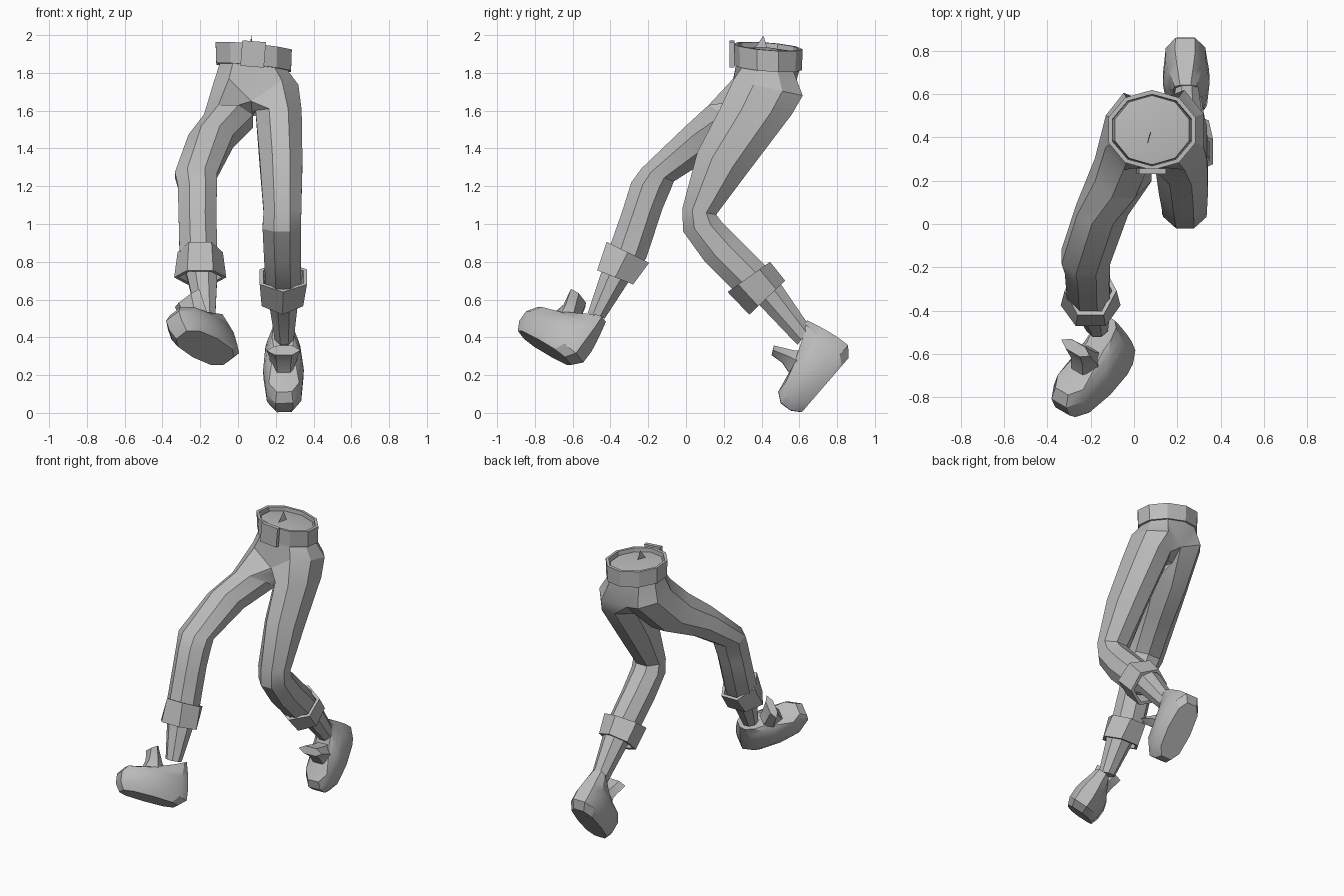
import bpy, bmesh
from math import sin, cos, radians, pi, copysign
from mathutils import Vector, Matrix

cube = bpy.data.objects.get("Cube")
if cube:
    bpy.data.objects.remove(cube)

grey = bpy.data.materials.new("plain grey")
grey.use_nodes = True
grey.diffuse_color = (0.5, 0.5, 0.5, 1)
grey.node_tree.nodes["Principled BSDF"].inputs["Base Color"].default_value = (0.5, 0.5, 0.5, 1)


def ring(x, w, front, back, side=1, n=8, phase=-22.5, power=1.0):
    """Loop around a limb: half width w across x, front and back points in (y, z)."""
    angles = [radians(phase) + 2 * pi * k / n for k in range(n)]
    ss = [copysign(abs(sin(a)) ** power, sin(a)) for a in angles]
    cs = [copysign(abs(cos(a)) ** power, cos(a)) for a in angles]
    f, b = Vector((x, *front)), Vector((x, *back))
    mid, half = (f + b) / 2, (f - b) / 2
    return [mid + half * (c / max(cs)) + Vector((side * w * s / max(ss), 0, 0))
            for s, c in zip(ss, cs)]


def strip(bm, a, b, closed=True):
    va, vb = [bm.verts.new(p) for p in a], [bm.verts.new(p) for p in b]
    n = len(a)
    for i in range(n if closed else n - 1):
        j = (i + 1) % n
        bm.faces.new((va[i], va[j], vb[j], vb[i]))


def cap(bm, pts):
    bm.faces.new([bm.verts.new(p) for p in pts])


def loft(bm, rings, start=True, end=True):
    for a, b in zip(rings, rings[1:]):
        strip(bm, a, b)
    if start:
        cap(bm, rings[0])
    if end:
        cap(bm, rings[-1])


def finish(name, bm, angle=25):
    bmesh.ops.remove_doubles(bm, verts=bm.verts, dist=0.0005)
    bmesh.ops.recalc_face_normals(bm, faces=bm.faces)
    mesh = bpy.data.meshes.new(name)
    bm.to_mesh(mesh)
    bm.free()
    mesh.materials.append(grey)
    ob = bpy.data.objects.new(name, mesh)
    bpy.context.collection.objects.link(ob)
    bpy.ops.object.select_all(action='DESELECT')
    ob.select_set(True)
    bpy.context.view_layer.objects.active = ob
    bpy.ops.object.shade_smooth_by_angle(angle=radians(angle))


def band(name, low, high, thick):
    """Hollow band between two loops."""
    def inner(loop):
        c = sum(loop, Vector()) / len(loop)
        return [p + (c - p).normalized() * thick for p in loop]
    bm = bmesh.new()
    loft(bm, [low, high, inner(high), inner(low), low], False, False)
    finish(name, bm, 20)


def waist(rx, ry, z, side=1, count=10):
    """Ten-sided tilted waist loop, starting at the front centre."""
    pts = []
    for k in range(count):
        a = 2 * pi * k / 10
        x, y = side * rx * sin(a), -ry * cos(a)
        pts.append(Vector((0.083 + x, 0.433 + y, z - 0.1 * x - 0.08 * y)))
    return pts


# Trousers: two legs joined at a shared crotch seam
seam = [Vector(p) for p in ((0.07, 0.27, 1.65), (0.075, 0.555, 1.65),
                            (0.075, 0.47, 1.57), (0.075, 0.35, 1.59))]
left_leg = [
    (0.17, 0.15, (0.25, 1.76), (0.618, 1.68)),
    (0.215, 0.122, (0.18, 1.61), (0.56, 1.58)),
    (0.228, 0.113, (0.06, 1.38), (0.325, 1.27)),
    (0.235, 0.1, (-0.02, 1.08), (0.16, 1.05)),
    (0.232, 0.102, (-0.015, 0.96), (0.19, 1.01)),
    (0.235, 0.098, (0.1, 0.8), (0.29, 0.91)),
    (0.24, 0.095, (0.25, 0.65), (0.42, 0.78)),
    (0.24, 0.08, (0.38, 0.58), (0.51, 0.67)),
    (0.245, 0.05, (0.59, 0.36), (0.66, 0.45)),
]
right_leg = [
    (0.01, 0.14, (0.25, 1.77), (0.605, 1.69)),
    (-0.05, 0.13, (0.12, 1.63), (0.38, 1.46)),
    (-0.145, 0.118, (0, 1.52), (0.14, 1.355)),
    (-0.222, 0.112, (-0.235, 1.295), (-0.065, 1.225)),
    (-0.215, 0.104, (-0.29, 1.22), (-0.08, 1.185)),
    (-0.215, 0.1, (-0.34, 1.06), (-0.125, 1.08)),
    (-0.21, 0.1, (-0.4, 0.89), (-0.21, 0.82)),
    (-0.19, 0.08, (-0.45, 0.74), (-0.3, 0.7)),
    (-0.17, 0.05, (-0.52, 0.53), (-0.43, 0.5)),
]
bm = bmesh.new()
middle = Vector((0.083, 0.433, 1.935))
for side, leg in ((1, left_leg), (-1, right_leg)):
    rings = [ring(*r, side=side) for r in leg]
    hip = rings[0]
    hip[0], hip[5], hip[6], hip[7] = seam
    low = waist(0.188, 0.168, 1.83, side, 6)
    high = waist(0.18, 0.16, 1.915, side, 6)
    strip(bm, low, hip[:6], False)
    strip(bm, high, low, False)
    for a, b in zip(high, high[1:]):
        cap(bm, (a, b, middle))
    loft(bm, rings, start=False)
finish("trousers", bm)

# Belt with buckle plate and a loose scrap of cloth in the waist
band("belt", waist(0.208, 0.18, 1.828), waist(0.212, 0.185, 1.94), 0.02)
bm = bmesh.new()
bmesh.ops.create_cube(bm, size=1, matrix=Matrix.Translation((0.08, 0.243, 1.9))
                      @ Matrix.Rotation(0.08, 4, 'Y') @ Matrix.Diagonal((0.125, 0.026, 0.135, 1)))
finish("buckle", bm)
bm = bmesh.new()
cap(bm, [Vector(p) for p in ((0.06, 0.36, 1.925), (0.07, 0.41, 1.998), (0.08, 0.43, 1.93))])
finish("waist_scrap", bm)

# Trouser cuffs
band("left_cuff",
     ring(0.235, 0.11, (0.335, 0.52), (0.525, 0.7), n=6, phase=0),
     ring(0.24, 0.125, (0.22, 0.64), (0.445, 0.8), n=6, phase=0), 0.022)
band("right_cuff",
     ring(-0.2, 0.138, (-0.47, 0.755), (-0.28, 0.68), n=6, phase=30),
     ring(-0.2, 0.12, (-0.42, 0.905), (-0.195, 0.795), n=6, phase=30), 0.022)

# Shoes: outlines stacked from the sole up, as (half width, toe point, heel point)
shoe = [
    (0.09, (0.378, 0), (0, 0)),
    (0.106, (0.41, 0.05), (-0.05, 0.046)),
    (0.108, (0.415, 0.115), (-0.045, 0.12)),
    (0.094, (0.378, 0.165), (-0.035, 0.18)),
    (0.077, (0.265, 0.188), (-0.025, 0.23)),
    (0.058, (0.15, 0.216), (-0.008, 0.297)),
]
tongue = [
    (0.07, (0.27, 0.165), (0.1, 0.18)),
    (0.075, (0.247, 0.25), (0.155, 0.24)),
    (0.09, (0.253, 0.318), (0.208, 0.342)),
]


def make_shoe(name, heel, forward, across):
    f = Vector(forward).normalized()
    s = Vector(across)
    s = (s - f * s.dot(f)).normalized()
    place = Matrix((s, f, f.cross(s))).transposed().to_4x4()
    place.translation = heel
    for part, rows, n, phase, power in (("shoe", shoe, 10, 18, 0.72),
                                        ("shoe_tongue", tongue, 6, 30, 1)):
        bm = bmesh.new()
        loft(bm, [[place @ p for p in ring(0, *r, n=n, phase=phase, power=power)] for r in rows])
        finish(name + "_" + part, bm, 30)


make_shoe("left", (0.237, 0.86, 0.29), (0.02, -0.653, -0.757), (1, 0, 0))
make_shoe("right", (-0.05, -0.625, 0.275), (-0.65, -0.65, 0.36), (0.67, -0.42, 0.53))
